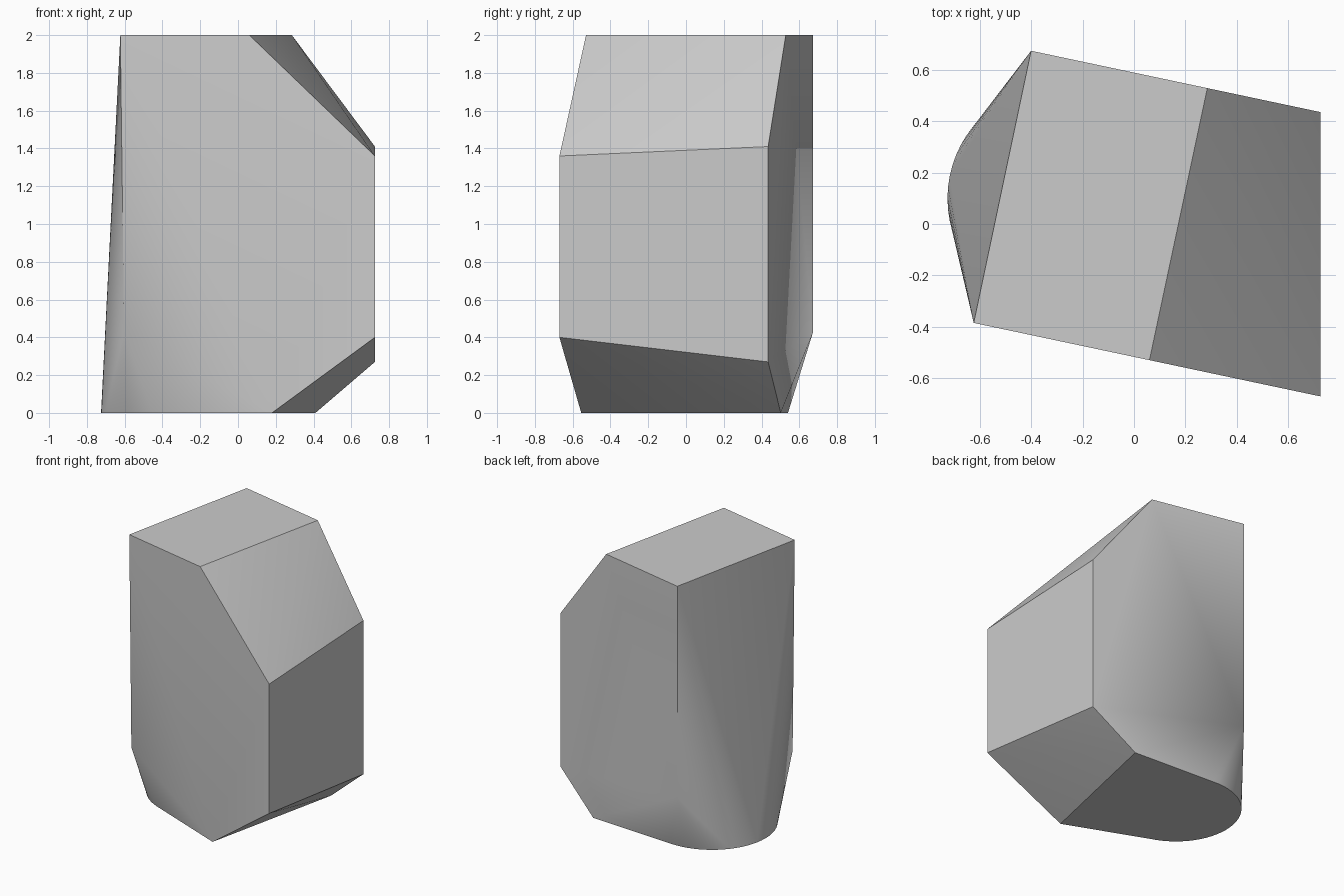
import bpy
import bmesh
from math import cos, sin, pi, radians

cube = bpy.data.objects.get("Cube")
if cube:
    bpy.data.objects.remove(cube, do_unlink=True)

# Plain stone grey
grey = bpy.data.materials.new("stone_grey")
grey.use_nodes = True
colour = (0.6, 0.6, 0.6, 1)
grey.diffuse_color = colour
grey.node_tree.nodes["Principled BSDF"].inputs["Base Color"].default_value = colour

# The front and back are parallel planes, slightly turned about z
SLOPE = -0.2119
FRONT, BACK = -0.5165, 0.5885


def on_plane(offset, outline):
    return [(x, offset + SLOPE * x, z) for x, z in outline]


# Chamfered outlines of the two flat sides
front = on_plane(FRONT, [(-0.623, 2), (0.06, 2), (0.725, 1.36),
                         (0.725, 0.40), (0.18, 0), (-0.603, 0.43)])
back = on_plane(BACK, [(-0.4, 2), (0.285, 2), (0.725, 1.41),
                       (0.725, 0.27), (0.41, 0), (-0.4, 0.43)])

# Round foot at the lower left
STEPS = 64
RADIUS = 0.44
foot = [(-0.285 + RADIUS * cos(2 * pi * i / STEPS),
         0.1 + RADIUS * sin(2 * pi * i / STEPS), 0) for i in range(STEPS)]

# Stretch one skin over all the outlines
bm = bmesh.new()
for point in front + back + foot:
    bm.verts.new(point)
bmesh.ops.convex_hull(bm, input=bm.verts[:])
bmesh.ops.delete(bm, geom=[v for v in bm.verts if not v.link_faces], context="VERTS")
bmesh.ops.dissolve_limit(bm, angle_limit=radians(0.3), verts=bm.verts[:], edges=bm.edges[:])
bmesh.ops.recalc_face_normals(bm, faces=bm.faces[:])

mesh = bpy.data.meshes.new("faceted_block")
bm.to_mesh(mesh)
bm.free()
mesh.materials.append(grey)
block = bpy.data.objects.new("faceted_block", mesh)
bpy.context.collection.objects.link(block)

# Smooth the round foot, keep the facets crisp
bpy.ops.object.select_all(action="DESELECT")
block.select_set(True)
bpy.context.view_layer.objects.active = block
bpy.ops.object.shade_smooth_by_angle(angle=radians(25))
